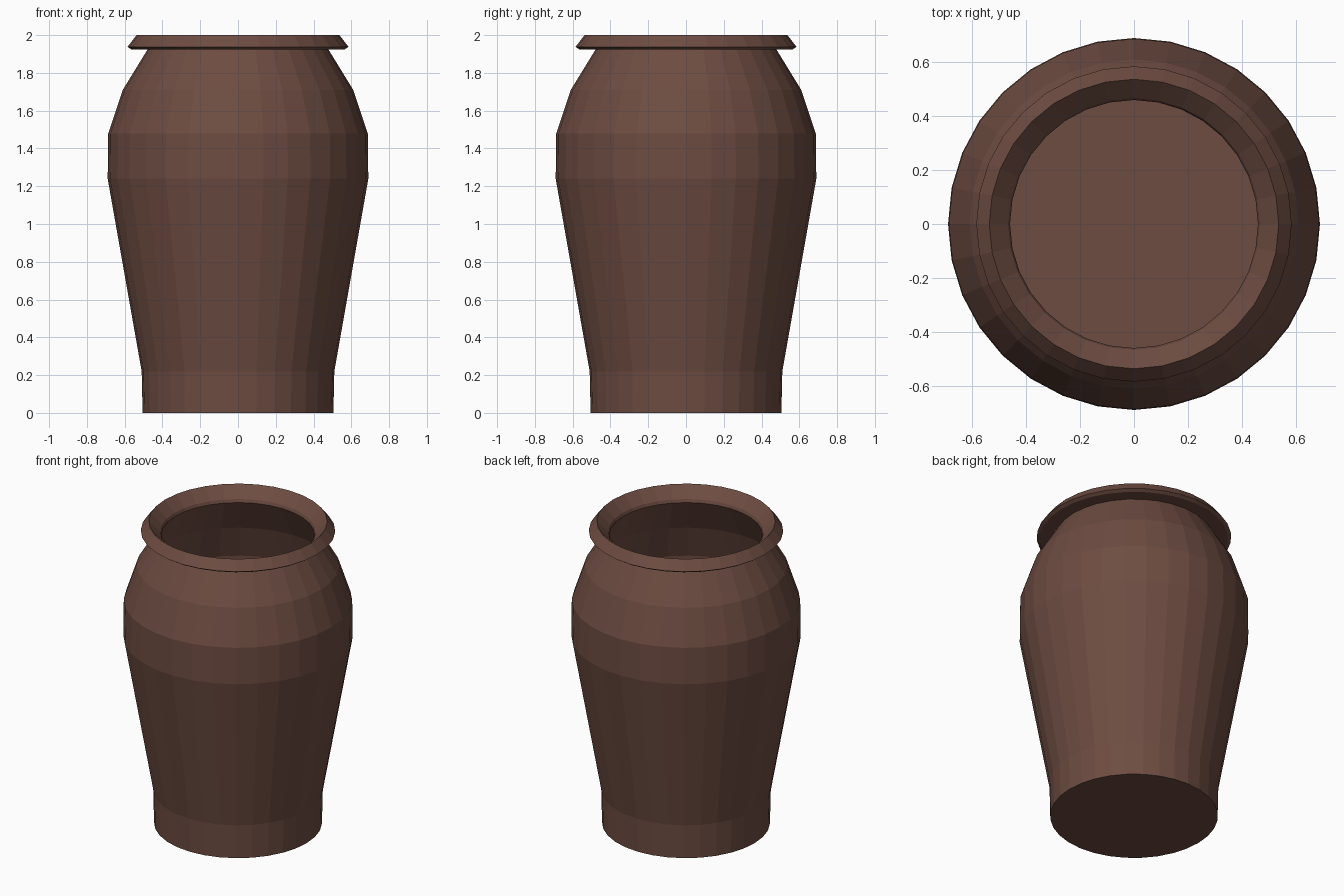
import bpy, bmesh
from math import cos, sin, tau

if "Cube" in bpy.data.objects:
    bpy.data.objects.remove(bpy.data.objects["Cube"])

SIDES = 32

# Closed wall profile (radius, z): outside from foot up, over the rim, down the inside
profile = [
    (0.505, 0.0), (0.51, 0.22), (0.69, 1.24), (0.687, 1.48), (0.61, 1.71), (0.478, 1.925),
    # flared rim
    (0.565, 1.925), (0.585, 1.938), (0.537, 2.0), (0.467, 1.93), (0.46, 1.91),
    # inner wall
    (0.575, 1.69), (0.648, 1.47), (0.65, 1.24), (0.47, 0.22), (0.465, 0.04),
]


def lathe(name, points, color):
    bm = bmesh.new()
    rings = [[bm.verts.new((r * cos(tau * i / SIDES), r * sin(tau * i / SIDES), z))
              for i in range(SIDES)] for r, z in points]
    for low, high in zip(rings, rings[1:]):
        for i in range(SIDES):
            j = (i + 1) % SIDES
            bm.faces.new((low[i], low[j], high[j], high[i]))
    # underside and inner floor
    bm.faces.new(rings[0][::-1])
    bm.faces.new(rings[-1])
    bmesh.ops.recalc_face_normals(bm, faces=bm.faces)
    mesh = bpy.data.meshes.new(name)
    bm.to_mesh(mesh)
    bm.free()
    mat = bpy.data.materials.new(name + "_clay")
    mat.diffuse_color = color
    mat.use_nodes = True
    mat.node_tree.nodes["Principled BSDF"].inputs["Base Color"].default_value = mat.diffuse_color
    mesh.materials.append(mat)
    obj = bpy.data.objects.new(name, mesh)
    bpy.context.collection.objects.link(obj)
    return obj


# Low-poly clay pot
lathe("clay_pot", profile, (0.153, 0.072, 0.053, 1))
